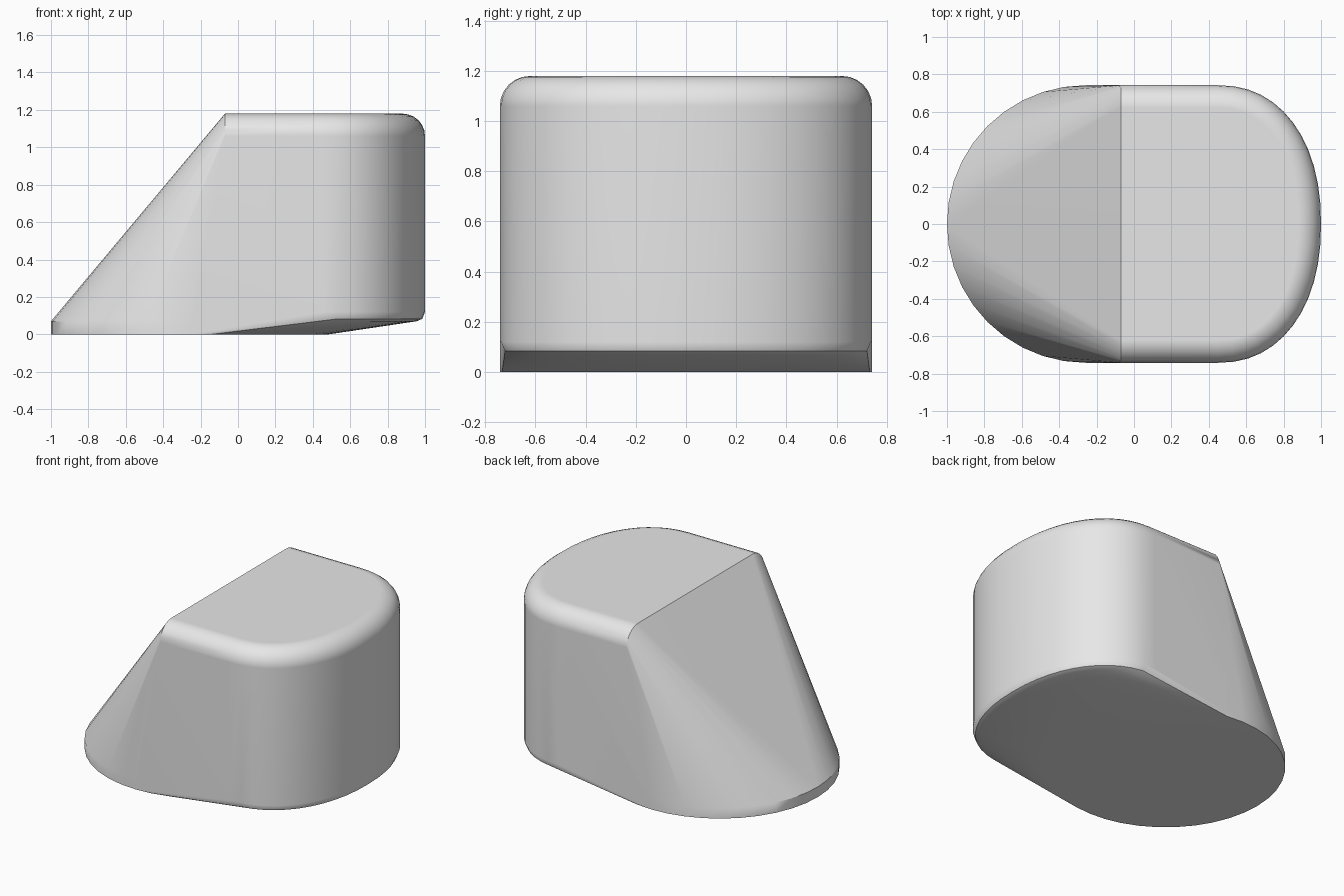
import bpy
import bmesh
from math import sin, cos, pi, radians

default = bpy.data.objects.get("Cube")
if default:
    bpy.data.objects.remove(default, do_unlink=True)

HALF_WIDTH = 0.742     # half depth of the body
TOP = 1.18
ROUND = 0.12           # radius of the top edge
RIDGE_X = -0.07        # where the slope meets the flat top
ARC_X = 0.45           # where the straight sides become the curved end


def foot_ring(z):
    """Circle of the low foot."""
    r = HALF_WIDTH
    return [(-1 + r + r * cos(a), r * sin(a), z)
            for a in (2 * pi * i / 40 for i in range(40))]


def body_ring(z, inset):
    """D-shaped outline of the tall end, drawn in by the inset."""
    rx, ry = 1 - ARC_X - inset, HALF_WIDTH - inset
    ring = [(RIDGE_X, -ry, z), (RIDGE_X, ry, z)]
    for i in range(25):
        a = -pi / 2 + pi * i / 24
        s = sin(a)
        x = abs(cos(a)) ** 0.91 * rx
        y = (1 if s > 0 else -1) * abs(s) ** 0.91 * ry
        ring.append((ARC_X + x, y, z))
    return ring


# Gather the cross-sections
points = foot_ring(0) + foot_ring(0.07)
for z, inset in ((0.07, 0.045), (0.083, 0.015), (0.12, 0)):
    points += body_ring(z, inset)
for i in range(7):
    a = pi / 2 * i / 6
    points += body_ring(TOP - ROUND + ROUND * sin(a), ROUND * (1 - cos(a)))

# Wrap them in one convex skin
bm = bmesh.new()
for p in points:
    bm.verts.new(p)
bmesh.ops.remove_doubles(bm, verts=bm.verts, dist=0.0005)
hull = bmesh.ops.convex_hull(bm, input=bm.verts)
inside = {g for g in hull["geom_interior"] + hull["geom_unused"]
          if isinstance(g, bmesh.types.BMVert)}
bmesh.ops.delete(bm, geom=list(inside), context='VERTS')
bmesh.ops.dissolve_limit(bm, angle_limit=radians(0.5),
                         verts=bm.verts, edges=bm.edges)
bmesh.ops.recalc_face_normals(bm, faces=bm.faces)
mesh = bpy.data.meshes.new("sloped_body")
bm.to_mesh(mesh)
bm.free()

body = bpy.data.objects.new("sloped_body", mesh)
bpy.context.collection.objects.link(body)

# Plain grey
grey = bpy.data.materials.new("light_grey")
grey.use_nodes = True
colour = (0.8, 0.8, 0.8, 1)
grey.diffuse_color = colour
grey.node_tree.nodes["Principled BSDF"].inputs["Base Color"].default_value = colour
mesh.materials.append(grey)

# Smooth rounding with crisp ridge and base
bpy.ops.object.select_all(action='DESELECT')
body.select_set(True)
bpy.context.view_layer.objects.active = body
bpy.ops.object.shade_smooth_by_angle(angle=radians(30))
weighted = body.modifiers.new("even_shading", 'WEIGHTED_NORMAL')
weighted.keep_sharp = True
